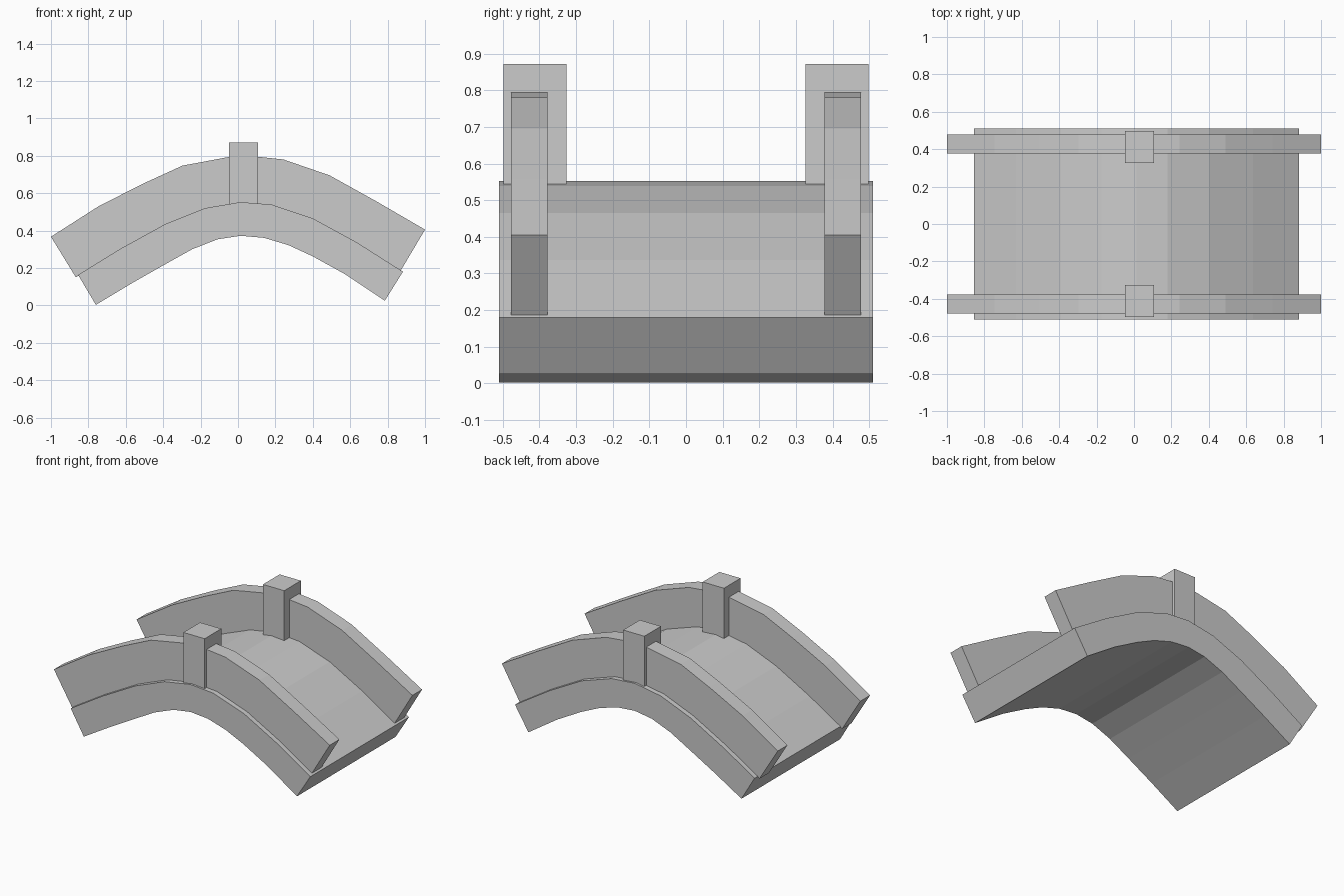
import bpy, bmesh

if "Cube" in bpy.data.objects:
    bpy.data.objects.remove(bpy.data.objects["Cube"])

# Side profiles in x, z, listed left to right
deck_top = [(-0.855, 0.163), (-0.63, 0.302), (-0.39, 0.434), (-0.175, 0.52), (0.013, 0.552),
            (0.18, 0.539), (0.40, 0.465), (0.635, 0.337), (0.882, 0.18)]
deck_bottom = [(-0.76, 0.003), (-0.565, 0.12), (-0.385, 0.222), (-0.245, 0.30), (-0.11, 0.353),
               (0.013, 0.372), (0.14, 0.361), (0.27, 0.322), (0.40, 0.262), (0.575, 0.165), (0.785, 0.025)]
wall_top = [(-1.0, 0.367), (-0.745, 0.53), (-0.505, 0.652), (-0.297, 0.747), (-0.04, 0.795),
            (0.1, 0.795), (0.243, 0.78), (0.49, 0.695), (0.74, 0.556), (1.0, 0.405)]
wall_bottom = [(-0.867, 0.15)] + [(x, z - 0.008) for x, z in deck_top[1:-1]] + [(0.87, 0.186)]


def slab(name, top, bottom, y0, y1):
    """Extrude the outline between two profiles from y0 to y1."""
    outline = top + bottom[::-1]
    bm = bmesh.new()
    face = bm.faces.new([bm.verts.new((x, y0, z)) for x, z in outline])
    ext = bmesh.ops.extrude_face_region(bm, geom=[face], use_keep_orig=True)
    moved = [g for g in ext["geom"] if isinstance(g, bmesh.types.BMVert)]
    bmesh.ops.translate(bm, verts=moved, vec=(0, y1 - y0, 0))
    bmesh.ops.recalc_face_normals(bm, faces=bm.faces)
    mesh = bpy.data.meshes.new(name)
    bm.to_mesh(mesh)
    bm.free()
    obj = bpy.data.objects.new(name, mesh)
    bpy.context.collection.objects.link(obj)
    return obj


# Arched bridge deck
slab("deck", deck_top, deck_bottom, -0.511, 0.511)

# Side walls and the square posts at their crown, front and back
for side, s in (("front", -1), ("back", 1)):
    a, b = sorted((s * 0.378, s * 0.478))
    slab(side + "_wall", wall_top, wall_bottom, a, b)
    a, b = sorted((s * 0.326, s * 0.498))
    slab(side + "_post", [(-0.047, 0.872), (0.107, 0.872)],
         [(-0.047, 0.543), (0.107, 0.543)], a, b)
